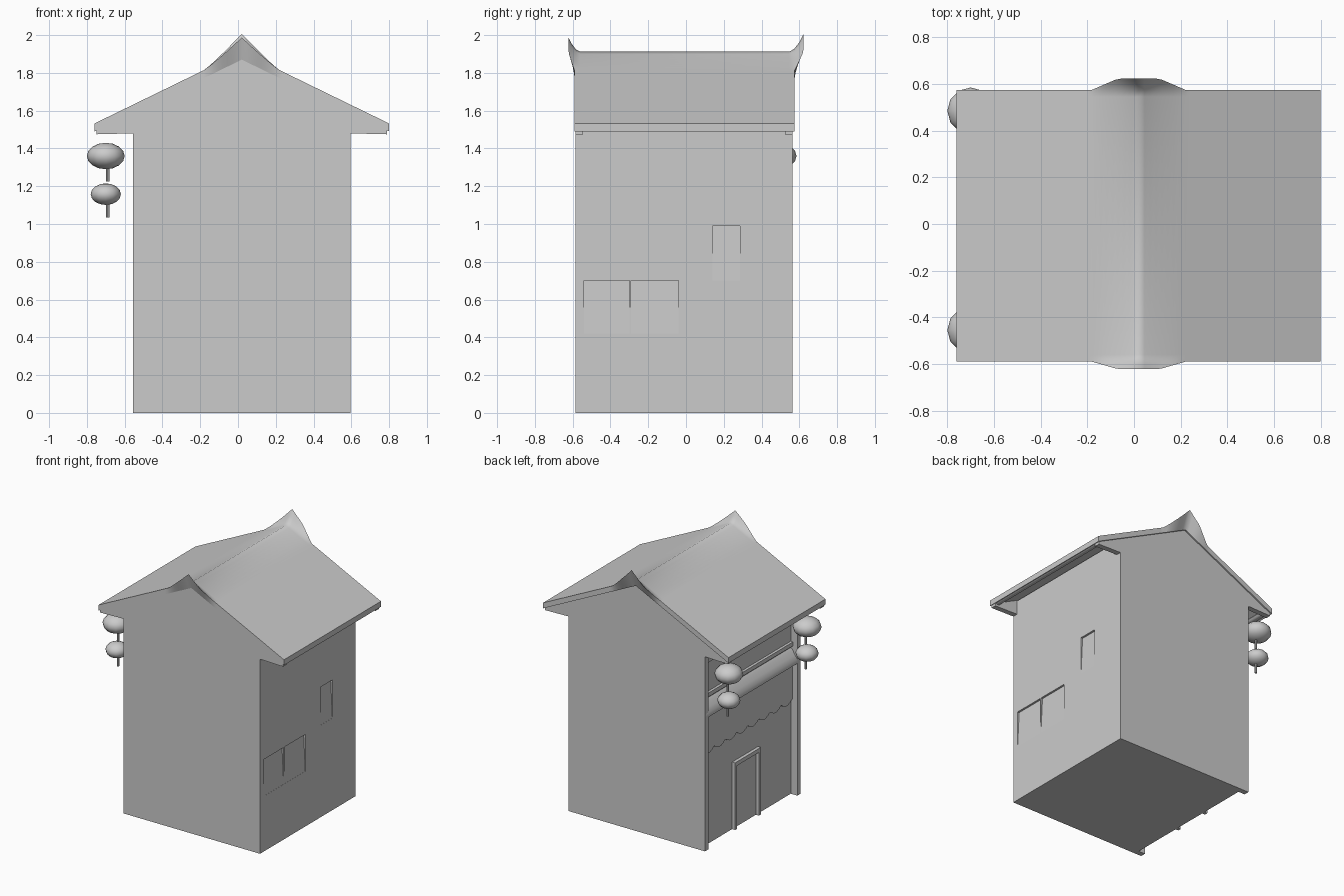
import bpy, bmesh, math

if "Cube" in bpy.data.objects:
    bpy.data.objects.remove(bpy.data.objects["Cube"])

CX = 0.02                      # the house is symmetric about this x


def make(name, verts, faces, smooth=None):
    me = bpy.data.meshes.new(name)
    bm = bmesh.new()
    vs = [bm.verts.new(v) for v in verts]
    for f in faces:
        bm.faces.new([vs[i] for i in f])
    bmesh.ops.recalc_face_normals(bm, faces=bm.faces)
    bm.to_mesh(me)
    bm.free()
    ob = bpy.data.objects.new(name, me)
    bpy.context.collection.objects.link(ob)
    if smooth:
        bpy.ops.object.select_all(action='DESELECT')
        bpy.context.view_layer.objects.active = ob
        ob.select_set(True)
        bpy.ops.object.shade_smooth_by_angle(angle=math.radians(smooth))
    return ob


def prism(name, pts, axis, a, b, smooth=None):
    """Extrude a closed 2D outline along x (outline y,z) or y (outline x,z)."""
    n = len(pts)
    place = (lambda p, t: (t, p[0], p[1])) if axis == 'x' else (lambda p, t: (p[0], t, p[1]))
    verts = [place(p, t) for t in (a, b) for p in pts]
    faces = [tuple(range(n)), tuple(range(n, 2 * n))]
    faces += [(i, (i + 1) % n, n + (i + 1) % n, n + i) for i in range(n)]
    return make(name, verts, faces, smooth)


def box(name, x0, x1, y0, y1, z0, z1):
    return prism(name, [(x0, z0), (x1, z0), (x1, z1), (x0, z1)], 'y', y0, y1)


# main body, set back on the shop side
body = prism("house_body", [(-0.50, 0), (0.595, 0), (0.595, 1.585), (CX, 1.868), (-0.50, 1.612)],
             'y', -0.56, 0.54)

# end walls with flat-bottomed wings under the eaves
half = [(0.575, 0), (0.575, 1.48), (0.77, 1.475), (0.77, 1.51), (0, 1.87)]
gable = [(CX + x, z) for x, z in half] + [(CX - x, z) for x, z in half[-2::-1]]
prism("front_end_wall", gable, 'y', -0.585, -0.545)
prism("back_end_wall", gable, 'y', 0.525, 0.565)

# shallow sloping recesses on the plain side: window and two panels
for i, (y0, y1, z0, z1) in enumerate([(0.14, 0.285, 0.70, 0.99), (-0.54, -0.30, 0.42, 0.70),
                                      (-0.29, -0.04, 0.42, 0.70)]):
    cut = prism("recess_cutter_%d" % i, [(0.594, z0), (0.65, z0), (0.65, z1), (0.58, z1)], 'y', y0, y1)
    cut.hide_render = True
    cut.hide_viewport = True
    m = body.modifiers.new("recess", 'BOOLEAN')
    m.object = cut
    m.solver = 'EXACT'

# roof sheet with upswept ridge ends
xs = [-0.78, -0.5, -0.22] + [-0.2 + 0.025 * i for i in range(17)] + [0.22, 0.5, 0.78]
rows = []
for end, lift in ((-1, 0.075), (1, 0.095)):
    edge = -0.59 if end < 0 else 0.575
    reach = 0.032 if end < 0 else 0.048
    block = []
    for t in (0, 0.35, 0.7, 1):
        row = []
        for x in xs:
            w = max(0.0, 1 - abs(x) / 0.2)
            y = edge + end * (0.03 * (t - 1) + reach * t * min(1, 1.8 * w))
            row.append((CX + x, y, 1.912 - 0.487 * abs(x) + lift * t ** 1.8 * w ** 1.2))
        block.append(row)
    # underside of the sheet at this end
    block.append([(CX + x, edge, 1.912 - 0.487 * abs(x) - 0.042) for x in xs])
    rows += block[::-1] if end < 0 else block
n, k = len(xs), len(rows)
faces = [(r * n + i, r * n + i + 1, (r + 1) % k * n + i + 1, (r + 1) % k * n + i)
         for r in range(k) for i in range(n - 1)]
faces += [tuple(r * n for r in range(k)), tuple(r * n + n - 1 for r in range(k))]
make("roof", [v for r in rows for v in r], faces, 56)

# rounded lip under each eave
for side, name in ((-1, "left"), (1, "right")):
    pts = [(CX + side * (0.75 + 0.025 * math.cos(a * math.pi / 4)), 1.507 + 0.016 * math.sin(a * math.pi / 4))
           for a in range(8)]
    prism(name + "_eave_lip", pts, 'y', -0.57, 0.55, 50)

# shop side: sloping ledge, rail above it and beam below the roof
prism("shop_ledge", [(-0.49, 1.12), (-0.515, 1.10), (-0.535, 1.065), (-0.555, 1.04), (-0.555, 1.005),
                     (-0.49, 1.005)], 'y', -0.585, 0.565, 40)
box("upper_rail", -0.52, -0.49, -0.55, 0.53, 1.13, 1.16)
box("upper_beam", -0.53, -0.49, -0.55, 0.53, 1.40, 1.45)

# scalloped cloth valance
pts = [(-0.546, 1.01)]
scallops, steps = 8, 6
for i in range(scallops * steps + 1):
    s = abs(math.sin(math.pi * i / steps))
    pts.append((-0.546 + 1.072 * i / (scallops * steps), 0.725 - 0.03 * s))
pts.append((0.526, 1.01))
prism("valance", pts, 'x', -0.513, -0.495)

# door frame
box("door_post_left", -0.525, -0.49, 0.135, 0.16, 0, 0.5)
box("door_post_right", -0.525, -0.49, -0.15, -0.125, 0, 0.5)
box("door_lintel", -0.525, -0.49, -0.15, 0.16, 0.48, 0.51)


# hanging lanterns: two round lamps on a cord per corner
def lantern(name, x, y, z, r, h):
    bpy.ops.mesh.primitive_uv_sphere_add(segments=12, ring_count=8, location=(x, y, z))
    ob = bpy.context.object
    ob.name = name
    ob.scale = (r, r, h)
    bpy.ops.object.transform_apply(location=False, rotation=False, scale=True)
    bpy.ops.object.shade_smooth_by_angle(angle=math.radians(35))


def cord(name, x, y, z0, z1):
    bpy.ops.mesh.primitive_cylinder_add(vertices=8, radius=0.009, depth=z1 - z0,
                                        location=(x, y, (z0 + z1) / 2))
    bpy.context.object.name = name


for y, tag in ((-0.455, "front"), (0.485, "back")):
    lantern(tag + "_upper_lantern", -0.70, y, 1.36, 0.10, 0.07)
    lantern(tag + "_lower_lantern", -0.70, y, 1.158, 0.08, 0.057)
    cord(tag + "_lantern_cord", -0.69, y, 1.225, 1.30)
    cord(tag + "_lantern_tassel", -0.69, y, 1.035, 1.11)
